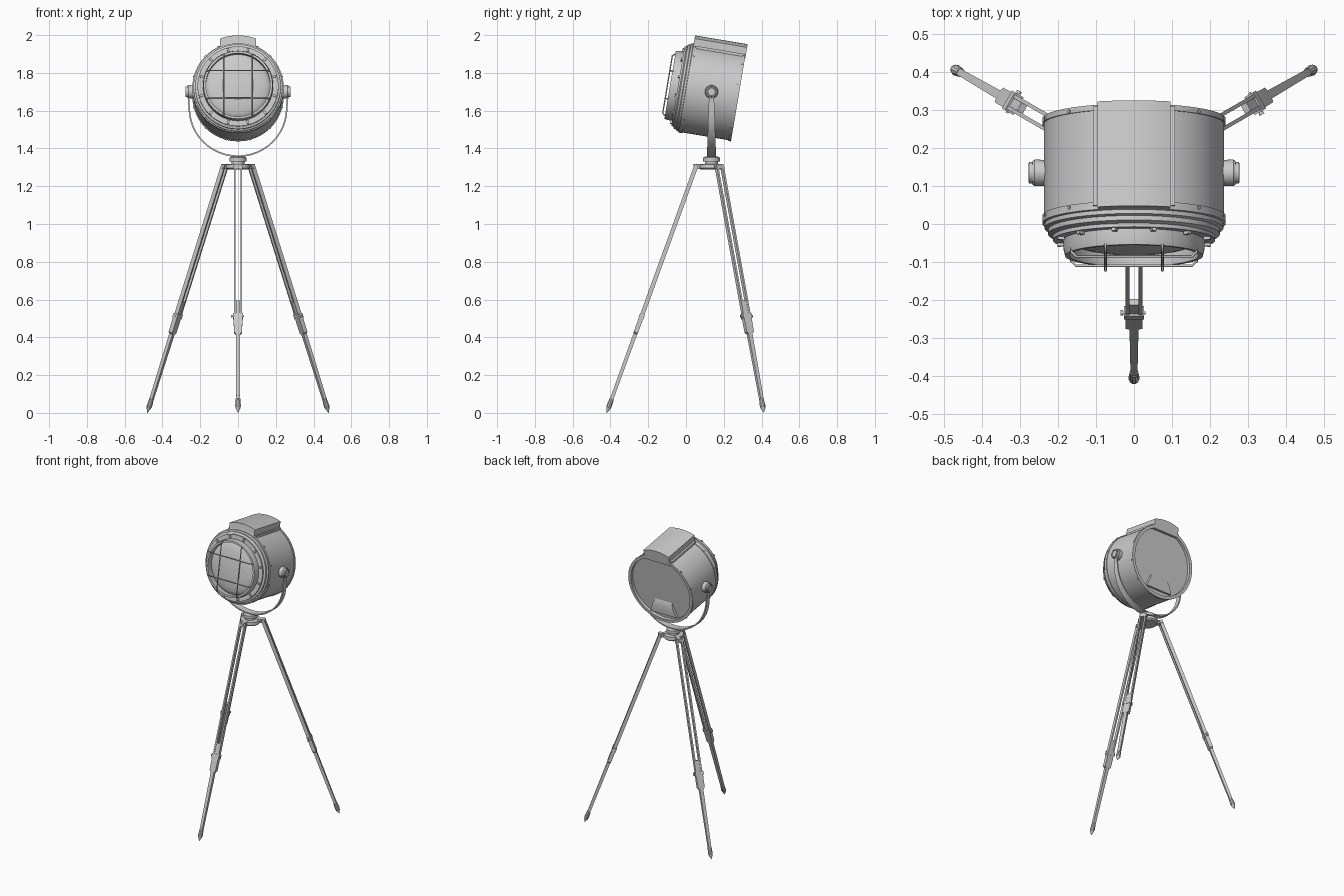
import bpy, bmesh, math
from math import sin, cos, pi, radians
from mathutils import Matrix, Vector

old = bpy.data.objects.get("Cube")
if old:
    bpy.data.objects.remove(old, do_unlink=True)

grey = bpy.data.materials.new("plain_grey")
grey.use_nodes = True
grey.diffuse_color = (0.6, 0.6, 0.6, 1)
grey.node_tree.nodes["Principled BSDF"].inputs["Base Color"].default_value = (0.6, 0.6, 0.6, 1)


def finish(name, bm, frame):
    """Turn a bmesh into a named, shaded object placed in the given frame."""
    bmesh.ops.recalc_face_normals(bm, faces=bm.faces)
    mesh = bpy.data.meshes.new(name)
    bm.to_mesh(mesh)
    bm.free()
    mesh.transform(frame)
    mesh.materials.append(grey)
    ob = bpy.data.objects.new(name, mesh)
    bpy.context.collection.objects.link(ob)
    bpy.ops.object.select_all(action='DESELECT')
    ob.select_set(True)
    bpy.context.view_layer.objects.active = ob
    bpy.ops.object.shade_smooth_by_angle(angle=radians(32))
    return ob


def lathe(name, profile, frame, steps=64):
    """Spin (radius, height) points round local z."""
    bm = bmesh.new()
    verts = [bm.verts.new((r, 0, h)) for r, h in profile]
    edges = [bm.edges.new(pair) for pair in zip(verts, verts[1:])]
    bmesh.ops.spin(bm, geom=verts + edges, cent=(0, 0, 0), axis=(0, 0, 1),
                   angle=2 * pi, steps=steps, use_merge=True)
    bmesh.ops.remove_doubles(bm, verts=bm.verts, dist=1e-5)
    return finish(name, bm, frame)


def loft(name, sections, frame):
    """Skin a list of equal-length rings and cap both ends."""
    bm = bmesh.new()
    rings = [[bm.verts.new(p) for p in ring] for ring in sections]
    for a, b in zip(rings, rings[1:]):
        for i in range(len(a)):
            j = (i + 1) % len(a)
            bm.faces.new((a[i], a[j], b[j], b[i]))
    bm.faces.new(rings[0])
    bm.faces.new(rings[-1])
    return finish(name, bm, frame)


def rect(x, y, z, cx=0, cy=0):
    return [(cx + i * x, cy + j * y, z) for i, j in ((-1, -1), (1, -1), (1, 1), (-1, 1))]


def block(name, x, y, z0, z1, frame, cx=0, cy=0):
    return loft(name, [rect(x, y, z0, cx, cy), rect(x, y, z1, cx, cy)], frame)


def rod(name, points, radius, frame, sides=8):
    """Round bar through points."""
    curve = bpy.data.curves.new(name, 'CURVE')
    curve.dimensions = '3D'
    curve.bevel_depth = radius
    curve.bevel_resolution = sides // 4
    curve.use_fill_caps = True
    line = curve.splines.new('POLY')
    line.points.add(len(points) - 1)
    for point, co in zip(line.points, points):
        point.co = (*(frame @ Vector(co)), 1)
    curve.materials.append(grey)
    ob = bpy.data.objects.new(name, curve)
    bpy.context.collection.objects.link(ob)


CENTRE_Y = 0.135
TILT = radians(9.5)
# Lamp frame: local z points out through the lens, local y is up
lamp = Matrix.Translation((0, CENTRE_Y, 1.70)) @ Matrix.Rotation(pi / 2 - TILT, 4, 'X')

# Drum housing with recessed back and stepped front
lathe("lamp_housing", [
    (0, -0.125), (0.222, -0.125), (0.222, -0.145), (0.242, -0.145), (0.242, -0.13),
    (0.238, -0.13), (0.238, 0.115), (0.242, 0.115), (0.242, 0.135), (0.236, 0.137),
    (0.236, 0.148), (0.227, 0.152), (0.227, 0.164), (0.214, 0.170), (0.214, 0.180),
    (0.18, 0.180)], lamp)
lathe("lens_ring", [
    (0.186, 0.175), (0.186, 0.205), (0.182, 0.222), (0.170, 0.222), (0.170, 0.17)], lamp)
lathe("lens_glass", [(0.171, 0.18)] + [
    (0.17 * cos(a * pi / 12), 0.18 + 0.03 * sin(a * pi / 12)) for a in range(1, 6)]
    + [(0, 0.21)], lamp)

# Raised cover on top of the drum
arc = [pi / 2 + radians(20) * (1 - i / 5) for i in range(11)]
section = [(0.28 * cos(a), 0.28 * sin(a)) for a in arc] + [(0.095, 0.2), (-0.095, 0.2)]
loft("top_cover", [[(x, y, s) for x, y in section] for s in (-0.147, 0.135)], lamp)
for side in (-1, 1):
    block("cover_flange", 0.008, 0.012, -0.14, 0.125, lamp, side * 0.1, 0.214)

# Terminal box inside the back rim
loft("back_terminal_box", [
    [(-0.10, -0.19, -0.12), (0.10, -0.19, -0.12), (0.06, -0.09, -0.12), (-0.06, -0.09, -0.12)],
    [(-0.10, -0.19, -0.143), (0.10, -0.19, -0.143), (0.075, -0.13, -0.143),
     (-0.075, -0.13, -0.143)]], lamp)

# Screws round both rims, and clips round the front ring
for k in range(12):
    turn = Matrix.Rotation(radians(15 + 30 * k), 4, 'Z')
    for s in (-0.135, 0.122):
        seat = lamp @ turn @ Matrix.Translation((0.240, 0, s)) @ Matrix.Rotation(pi / 2, 4, 'Y')
        lathe("rim_screw", [(0, 0), (0.005, 0), (0.005, 0.005), (0, 0.006)], seat, 8)
    block("front_clip", 0.009, 0.006, 0.176, 0.188, lamp @ turn, 0.2)

# Wire guard in front of the lens
for offset in (-0.075, 0.075):
    reach = 0.165
    path = [(-reach, 0.2), (-reach, 0.224), (-reach + 0.012, 0.236),
            (reach - 0.012, 0.236), (reach, 0.224), (reach, 0.2)]
    rod("guard_upright", [(offset, p, s) for p, s in path], 0.0035, lamp)
    rod("guard_crossbar", [(p, offset, s) for p, s in path], 0.0035, lamp)

# Pivot knobs
for side in (-1, 1):
    hub = Matrix.Translation((0, CENTRE_Y, 1.70)) @ Matrix.Rotation(side * pi / 2, 4, 'Y')
    lathe("pivot_knob", [
        (0, 0.23), (0.034, 0.23), (0.035, 0.262), (0.031, 0.268), (0.028, 0.268),
        (0.028, 0.277), (0.022, 0.279), (0.020, 0.274), (0, 0.274)], hub, 32)

# U-shaped yoke, a flat strip that narrows towards its middle height
spine = [(-0.264, 1.71), (-0.262, 1.66)]
spine += [(-0.258 * cos(a * pi / 24), 1.613 - 0.254 * sin(a * pi / 24)) for a in range(25)]
spine += [(0.262, 1.66), (0.264, 1.71)]
strip = []
for i, (x, z) in enumerate(spine):
    x0, z0 = spine[max(i - 1, 0)]
    x1, z1 = spine[min(i + 1, len(spine) - 1)]
    along = Vector((x1 - x0, 0, z1 - z0)).normalized()
    out = Vector((along.z, 0, -along.x)) * 0.004
    half = 0.024 - 0.010 * min(1, max(0, (z - 1.36) / 0.3))
    strip.append([(x + j * out.x, CENTRE_Y + k * half, z + j * out.z)
                  for j, k in ((-1, -1), (1, -1), (1, 1), (-1, 1))])
loft("yoke", strip, Matrix())

# Swivel and tripod head
post = Matrix.Translation((0, CENTRE_Y, 0))
lathe("swivel", [
    (0, 1.358), (0.03, 1.358), (0.044, 1.352), (0.044, 1.332), (0.034, 1.330),
    (0.034, 1.318), (0.062, 1.316), (0.064, 1.296), (0.055, 1.288), (0, 1.288)], post, 40)

# Three legs; local z runs down each leg, local x is sideways
TOP_R, FOOT_R, TOP_Z = 0.080, 0.555, 1.31
LENGTH = math.hypot(FOOT_R - TOP_R, TOP_Z)
lean = math.atan2(FOOT_R - TOP_R, TOP_Z)
for k, name in enumerate(("front", "left", "right")):
    spoke = post @ Matrix.Rotation(radians(120 * k), 4, 'Z')
    block(name + "_head_lug", 0.012, 0.028, 1.292, 1.318, spoke, 0, -0.068)
    leg = spoke @ Matrix.Translation((0, -TOP_R, TOP_Z)) @ Matrix.Rotation(pi - lean, 4, 'X')
    for side in (-1, 1):
        block(name + "_leg_rail", 0.005, 0.011, -0.005, 0.94, leg, side * 0.017)
    pin = leg @ Matrix.Translation((0, 0, 0.012)) @ Matrix.Rotation(pi / 2, 4, 'Y')
    lathe(name + "_hinge_pin", [(0, -0.026), (0.007, -0.026), (0.007, 0.026), (0, 0.026)], pin, 12)
    block(name + "_leg_slider", 0.0118, 0.009, 0.765, 0.95, leg)
    # Clamp sleeve with its tightening screw
    block(name + "_leg_clamp", 0.027, 0.014, 0.835, 0.862, leg)
    loft(name + "_leg_sleeve", [rect(0.023, 0.012, 0.86), rect(0.022, 0.012, 0.94),
                                rect(0.014, 0.011, 0.948)], leg)
    screw = leg @ Matrix.Translation((0, 0, 0.849)) @ Matrix.Rotation(pi / 2, 4, 'Y')
    lathe(name + "_clamp_screw", [(0, -0.036), (0.007, -0.036), (0.007, -0.029),
                                  (0.004, -0.029), (0.004, 0.031), (0, 0.031)], screw, 12)
    # Lower leg and pointed foot
    loft(name + "_lower_leg", [rect(0.012, 0.010, 0.94), rect(0.009, 0.009, 1.33)], leg)
    lathe(name + "_foot", [(0, LENGTH - 0.08), (0.012, LENGTH - 0.08), (0.015, LENGTH - 0.04),
                           (0.012, LENGTH - 0.025), (0, LENGTH)], leg, 10)
